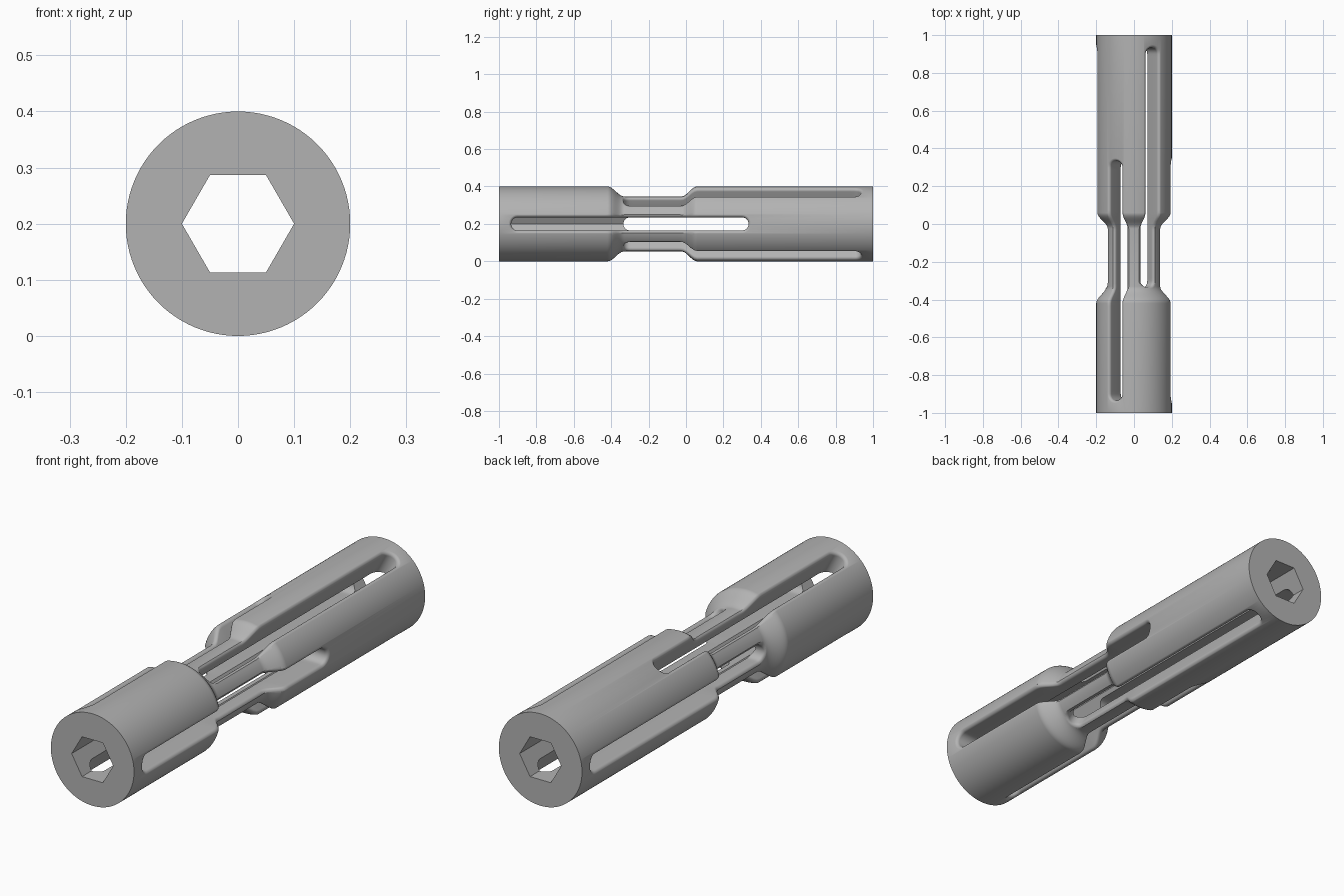
import bpy, bmesh, math
from mathutils import Matrix, Vector

if "Cube" in bpy.data.objects:
    bpy.data.objects.remove(bpy.data.objects["Cube"], do_unlink=True)

R, NECK, AXIS_Z = 0.2, 0.147, 0.2
HALF_W, FILLET = 0.035, 0.015
SLOT_LONG, SLOT_SHORT = 0.935, 0.335

grey = bpy.data.materials.new("machined_grey")
grey.use_nodes = True
colour = (0.45, 0.45, 0.45, 1)
grey.diffuse_color = colour
grey.node_tree.nodes["Principled BSDF"].inputs["Base Color"].default_value = colour


def radius(y):
    """Outer radius along the axis: full ends with a smooth waist."""
    def ease(a, b):
        t = min(max((y - a) / (b - a), 0), 1)
        return (1 - math.cos(math.pi * t)) / 2
    return R - (R - NECK) * (ease(-0.42, -0.33) - ease(-0.025, 0.06))


def loft(name, rings):
    """Closed solid from a list of equal-length rings."""
    bm = bmesh.new()
    loops = [[bm.verts.new(p) for p in ring] for ring in rings]
    for a, b in zip(loops, loops[1:]):
        for i in range(len(a)):
            j = (i + 1) % len(a)
            bm.faces.new((a[i], a[j], b[j], b[i]))
    bm.faces.new(loops[0])
    bm.faces.new(loops[-1])
    bmesh.ops.recalc_face_normals(bm, faces=bm.faces)
    mesh = bpy.data.meshes.new(name)
    bm.to_mesh(mesh)
    bm.free()
    ob = bpy.data.objects.new(name, mesh)
    bpy.context.collection.objects.link(ob)
    return ob


def ring(y, r, n):
    return [(r * math.cos(math.tau * i / n), y, r * math.sin(math.tau * i / n))
            for i in range(n)]


def slot_cutter(name, y0, y1, angle):
    """Round-ended slot whose mouth is filleted along the outer surface."""
    outline = []                               # (across, along, normal)
    straight, caps = 80, 14
    a, b = y0 + HALF_W, y1 - HALF_W
    for side, start, end in ((1, a, b), (-1, b, a)):
        for i in range(straight):
            n = Vector((side, 0))
            outline.append((Vector((side * HALF_W, start + (end - start) * i / straight)), n))
        for i in range(caps):
            t = math.pi * i / caps
            n = Vector((side * math.cos(t), side * math.sin(t)))
            outline.append((Vector((0, end)) + n * HALF_W, n))

    def surface(p):
        return math.sqrt(radius(p.y) ** 2 - p.x ** 2)

    rings = [[(p.x, p.y, 0.03) for p, n in outline]]
    for k in range(6):
        t = math.pi / 2 * k / 5
        out, depth = FILLET * (1 - math.cos(t)), FILLET * (1 - math.sin(t))
        row = []
        for p, n in outline:
            q = p + n * out
            row.append((q.x, q.y, surface(p + n * FILLET) - depth + (0.0005 if k == 5 else 0)))
        rings.append(row)
    rings.append([((p + n * FILLET).x, (p + n * FILLET).y, 0.3) for p, n in outline])
    ob = loft(name, rings)
    # the profile rises along z, so turn it to the wanted direction around y
    ob.data.transform(Matrix.Rotation(math.pi / 2 - angle, 4, 'Y'))
    return ob


# turned body
stations = [-1] + [-0.42 + 0.09 * i / 14 for i in range(15)]
stations += [-0.025 + 0.085 * i / 14 for i in range(15)] + [1]
body = loft("slotted_coupling_body", [ring(y, radius(y), 96) for y in stations])
body.data.materials.append(grey)

# hexagonal bore and six alternating slots
cutters = [loft("hex_bore_cutter", [ring(y, 0.1, 6) for y in (-1.1, 1.1)])]
for i in range(6):
    y0, y1 = (-SLOT_LONG, SLOT_SHORT) if i % 2 == 0 else (-SLOT_SHORT, SLOT_LONG)
    cutters.append(slot_cutter("slot_cutter", y0, y1, i * math.pi / 3))

for cutter in cutters:
    cutter.hide_render = True
    mod = body.modifiers.new("cut", 'BOOLEAN')
    mod.operation, mod.solver, mod.object = 'DIFFERENCE', 'EXACT', cutter

# bake the cuts and drop the helpers
bpy.context.view_layer.update()
graph = bpy.context.evaluated_depsgraph_get()
cut_mesh = bpy.data.meshes.new_from_object(body.evaluated_get(graph))
body.modifiers.clear()
body.data = cut_mesh
cut_mesh.materials.clear()
cut_mesh.materials.append(grey)
for cutter in cutters:
    bpy.data.objects.remove(cutter, do_unlink=True)

body.location.z = AXIS_Z
bpy.ops.object.select_all(action='DESELECT')
body.select_set(True)
bpy.context.view_layer.objects.active = body
bpy.ops.object.shade_smooth_by_angle(angle=math.radians(30))
